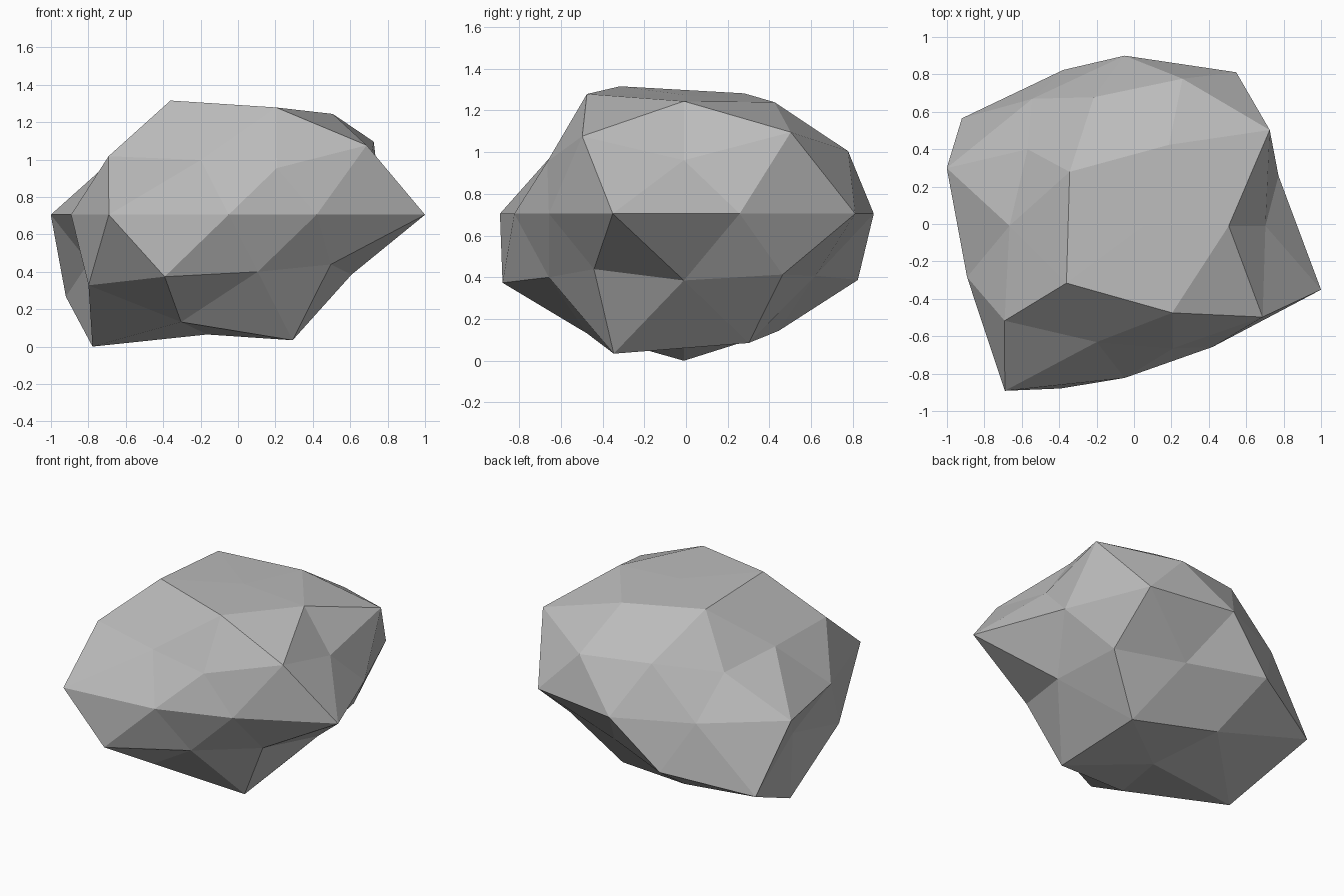
import bpy
import bmesh
import math
from mathutils import Matrix, Vector

if "Cube" in bpy.data.objects:
    bpy.data.objects.remove(bpy.data.objects["Cube"])

# Radii of the boulder's bumps, level by level from the top,
# each level running counter-clockwise from +x
LEVELS = [
    [0.785],                                                    # crown
    [0.874, 0.867, 0.935, 0.99, 0.93],                          # upper cap
    [1.025, 0.85, 0.787, 0.768, 0.975],                         # upper shoulder
    [0.79, 0.925, 0.78, 0.965, 0.77],                           # upper belt
    [0.865, 1.015, 0.91, 0.84, 1.0, 0.886, 1.09, 0.813, 0.80, 1.104],  # waist
    [0.90, 0.98, 0.785, 1.022, 0.82],                           # lower belt
    [0.84, 0.78, 1.15, 0.99, 0.80],                             # lower shoulder
    [1.005, 0.91, 1.143, 0.93, 1.088],                          # lower cap
    [0.883],                                                    # underside
]
CENTRE = Vector((-0.05, -0.01, 0.705))
FLATTEN = 0.725   # squash in height
LEAN = 0.18       # sideways lean per unit of height


def level_then_angle(v):
    angle = (math.atan2(v.co.y, v.co.x) + 0.01) % math.tau
    return (-round(v.co.z, 2), angle)


# Boulder: a faceted ball with each point pushed in or out
bm = bmesh.new()
bmesh.ops.create_icosphere(bm, subdivisions=2, radius=1.0)
radii = [r for level in LEVELS for r in level]
for v, r in zip(sorted(bm.verts, key=level_then_angle), radii):
    v.co = v.co.normalized() * r

# Squash, lean and set on the ground
shape = Matrix(((1, 0, LEAN * FLATTEN), (0, 1, 0), (0, 0, FLATTEN)))
for v in bm.verts:
    v.co = shape @ v.co + CENTRE
bmesh.ops.recalc_face_normals(bm, faces=bm.faces)

mesh = bpy.data.meshes.new("boulder")
bm.to_mesh(mesh)
bm.free()

# Plain grey stone
stone = bpy.data.materials.new("stone grey")
stone.diffuse_color = (0.5, 0.5, 0.5, 1.0)
stone.use_nodes = True
stone.node_tree.nodes["Principled BSDF"].inputs["Base Color"].default_value = stone.diffuse_color
mesh.materials.append(stone)

boulder = bpy.data.objects.new("boulder", mesh)
bpy.context.collection.objects.link(boulder)
